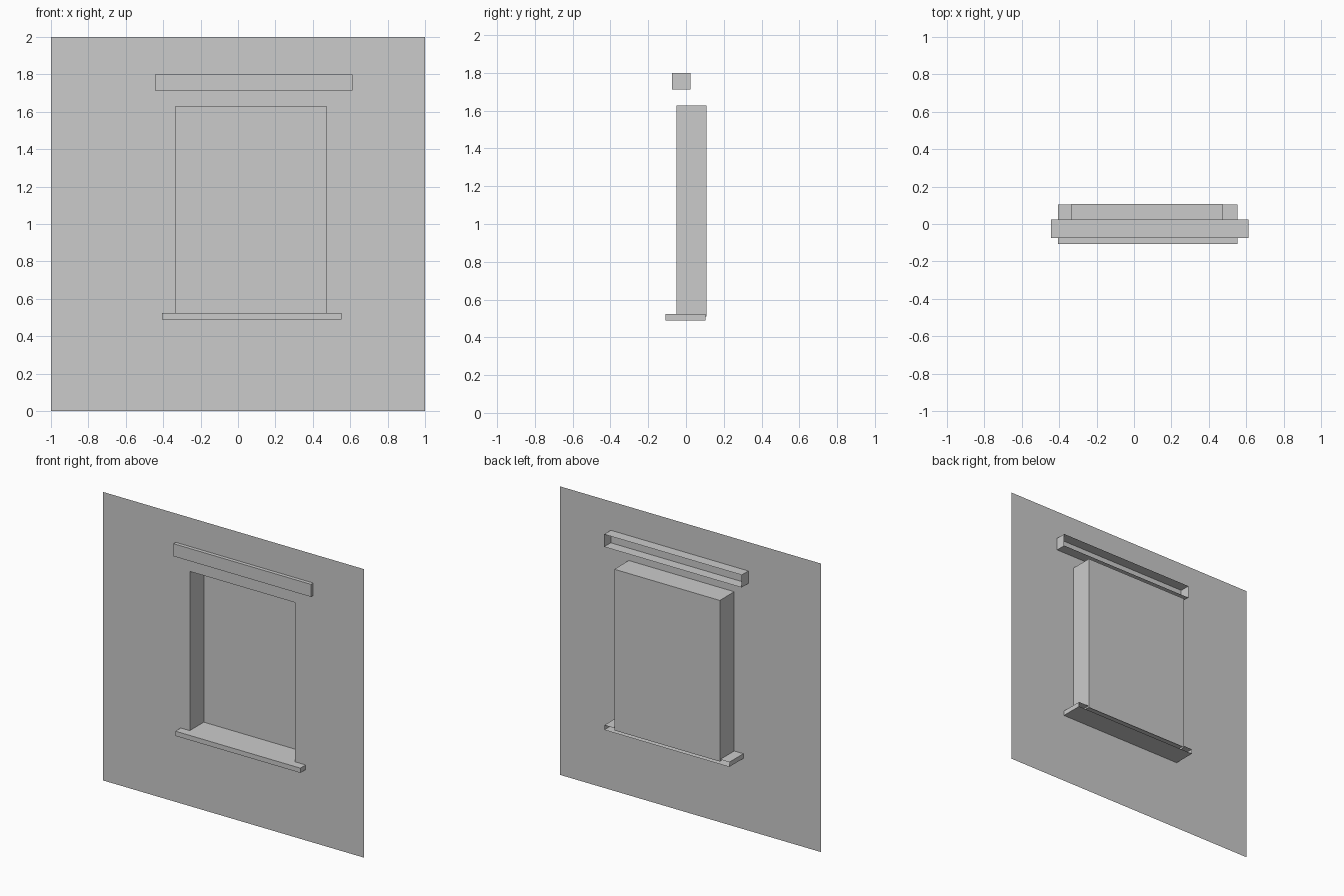
import bpy
import bmesh

# Remove the default cube
cube = bpy.data.objects.get("Cube")
if cube:
    bpy.data.objects.remove(cube, do_unlink=True)

# Plain grey plaster
GREY = (0.6, 0.6, 0.6, 1.0)
plaster = bpy.data.materials.new("grey_plaster")
plaster.use_nodes = True
plaster.diffuse_color = GREY
plaster.node_tree.nodes["Principled BSDF"].inputs["Base Color"].default_value = GREY

WALL_Y = -0.05
LEFT, RIGHT, BOTTOM, TOP = -0.335, 0.474, 0.51, 1.627


def finish(name, bm):
    mesh = bpy.data.meshes.new(name)
    bm.to_mesh(mesh)
    bm.free()
    mesh.materials.append(plaster)
    obj = bpy.data.objects.new(name, mesh)
    bpy.context.collection.objects.link(obj)
    return obj


def shell(name, x, y, z, open_sides, inward=False):
    """Box between the given ranges, left open towards the listed (axis, sign) sides."""
    bm = bmesh.new()
    bmesh.ops.create_cube(bm, size=1)
    for v in bm.verts:
        v.co = [lo + (c + 0.5) * (hi - lo) for c, (lo, hi) in zip(v.co, (x, y, z))]
    bm.normal_update()
    doomed = [f for f in bm.faces
              if any(f.normal[axis] * sign > 0.9 for axis, sign in open_sides)]
    bmesh.ops.delete(bm, geom=doomed, context="FACES")
    if inward:
        bmesh.ops.reverse_faces(bm, faces=bm.faces[:])
    return finish(name, bm)


# Thin wall sheet with a rectangular opening
bm = bmesh.new()
xs, zs = (-1, LEFT, RIGHT, 1), (0, BOTTOM, TOP, 2)
grid = [[bm.verts.new((x, WALL_Y, z)) for x in xs] for z in zs]
for row in range(3):
    for col in range(3):
        if (row, col) != (1, 1):
            bm.faces.new((grid[row][col], grid[row][col + 1],
                          grid[row + 1][col + 1], grid[row + 1][col]))
finish("wall", bm)

# Window recess behind the opening, closed at the back, standing on the sill
shell("window_recess", (LEFT, RIGHT), (WALL_Y, 0.108), (BOTTOM, TOP),
      [(1, -1), (2, -1)], inward=True)

# Sill and lintel pass through the wall and are open at the back
shell("sill", (-0.405, 0.554), (-0.108, 0.104), (0.49, 0.523), [(1, 1)])
shell("lintel", (-0.443, 0.612), (-0.075, 0.023), (1.713, 1.80), [(1, 1)])
